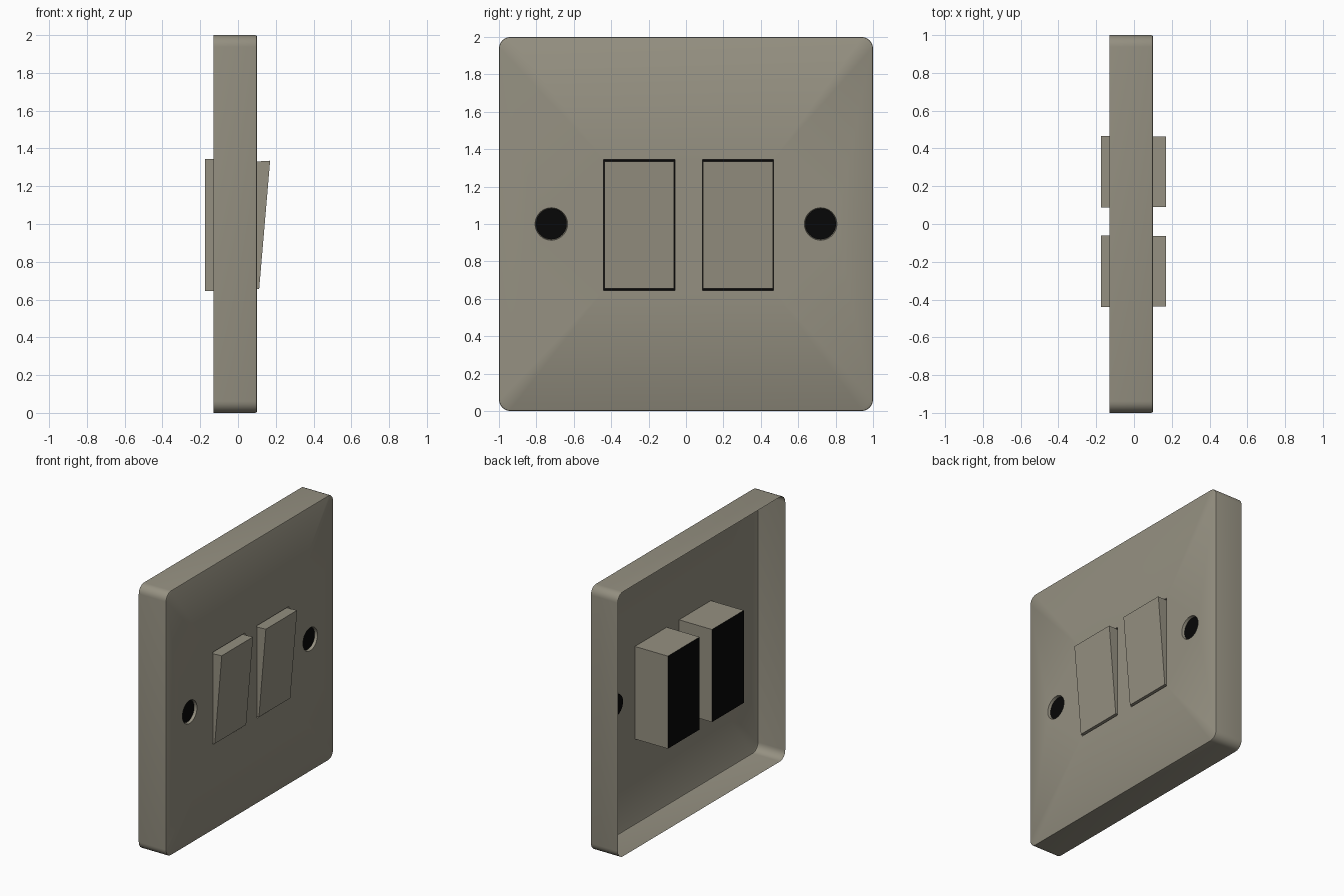
import bpy, bmesh, math
from mathutils import Vector

if "Cube" in bpy.data.objects:
    bpy.data.objects.remove(bpy.data.objects["Cube"])


def material(name, rgb):
    m = bpy.data.materials.new(name)
    m.diffuse_color = (*rgb, 1)
    m.use_nodes = True
    m.node_tree.nodes["Principled BSDF"].inputs["Base Color"].default_value = m.diffuse_color
    return m


METAL = material("brushed_nickel", (0.30, 0.28, 0.22))
BLACK = material("black", (0.002, 0.002, 0.002))

FRONT, BACK = 0.10, -0.13          # plate depth along x
SWITCH_Y = (-0.25, 0.277)          # rocker centres
HALF_W, Z_LO, Z_HI = 0.19, 0.645, 1.345
SCREW_Y, SCREW_R = 0.72, 0.087


def finish(name, bm, mats, angle=30):
    me = bpy.data.meshes.new(name)
    bm.to_mesh(me)
    bm.free()
    for m in mats:
        me.materials.append(m)
    ob = bpy.data.objects.new(name, me)
    bpy.context.collection.objects.link(ob)
    bpy.ops.object.select_all(action='DESELECT')
    ob.select_set(True)
    bpy.context.view_layer.objects.active = ob
    bpy.ops.object.shade_smooth_by_angle(angle=math.radians(angle))
    return ob


def ring(bm, points, x):
    return [bm.verts.new((x, y, z)) for y, z in points]


def bridge(bm, a, b):
    n = len(a)
    for i in range(n):
        bm.faces.new((a[i], a[(i + 1) % n], b[(i + 1) % n], b[i]))


def rounded_square(half, r, seg=6):
    pts = []
    for k, (sy, sz) in enumerate(((1, 1), (-1, 1), (-1, -1), (1, -1))):
        for i in range(seg + 1):
            a = math.pi / 2 * (k + i / seg)
            pts.append((sy * (half - r) + r * math.cos(a),
                        1 + sz * (half - r) + r * math.sin(a)))
    return pts


def circle(cy, r, n=32):
    return [(cy + r * math.cos(2 * math.pi * i / n),
             1 + r * math.sin(2 * math.pi * i / n)) for i in range(n)]


def rect(cy):
    return [(cy + HALF_W, Z_HI), (cy - HALF_W, Z_HI),
            (cy - HALF_W, Z_LO), (cy + HALF_W, Z_LO)]


# Plate: thin sheet front with openings, eased edge and skirt open at the back
bm = bmesh.new()
front = ring(bm, rounded_square(0.993, 0.055), FRONT)
loops = [front]
loops += [ring(bm, rect(y), FRONT) for y in SWITCH_Y]
loops += [ring(bm, circle(s * SCREW_Y, SCREW_R), FRONT) for s in (-1, 1)]
edges = [bm.edges.new((l[i], l[(i + 1) % len(l)])) for l in loops for i in range(len(l))]
bmesh.ops.triangle_fill(bm, edges=edges, use_beauty=True, use_dissolve=False,
                        normal=Vector((1, 0, 0)))
eased = ring(bm, rounded_square(0.998, 0.06), FRONT - 0.003)
side = ring(bm, rounded_square(1.0, 0.062), FRONT - 0.009)
back = ring(bm, rounded_square(1.0, 0.062), BACK)
bridge(bm, eased, front)
bridge(bm, side, eased)
bridge(bm, back, side)
bmesh.ops.recalc_face_normals(bm, faces=bm.faces)
if max(bm.faces, key=lambda f: f.calc_center_median().x).normal.x < 0:
    bmesh.ops.reverse_faces(bm, faces=bm.faces)
finish("plate", bm, [METAL], 35)

for label, cy in zip(("left", "right"), SWITCH_Y):
    # Housing: box sheet behind the opening with a black back
    bm = bmesh.new()
    a, b = ring(bm, rect(cy), FRONT), ring(bm, rect(cy), -0.175)
    bridge(bm, b, a)
    cap = bm.faces.new(b[::-1])
    cap.material_index = 1
    bmesh.ops.recalc_face_normals(bm, faces=bm.faces)
    if cap.normal.x > 0:
        bmesh.ops.reverse_faces(bm, faces=bm.faces)
    finish(label + "_housing", bm, [METAL, BLACK])

    # Rocker: tilted wedge, proud at the top
    bm = bmesh.new()
    profile = [(0.0, 1.325), (0.17, 1.335), (0.112, 0.655), (0.0, 0.66)]
    a, b = ([bm.verts.new((x, cy + s * (HALF_W - 0.003), z)) for x, z in profile]
            for s in (-1, 1))
    bridge(bm, a, b)
    bm.faces.new(a)
    bm.faces.new(b)
    bmesh.ops.recalc_face_normals(bm, faces=bm.faces)
    finish(label + "_rocker", bm, [METAL])

# Screw holes: short countersunk rim closed by a black disc
for label, s in (("left", -1), ("right", 1)):
    bm = bmesh.new()
    a = ring(bm, circle(s * SCREW_Y, SCREW_R), FRONT)
    b = ring(bm, circle(s * SCREW_Y, SCREW_R - 0.005), FRONT - 0.02)
    bridge(bm, a, b)
    disc = bm.faces.new(b)
    disc.material_index = 1
    bmesh.ops.recalc_face_normals(bm, faces=bm.faces)
    if disc.normal.x < 0:
        bmesh.ops.reverse_faces(bm, faces=bm.faces)
    finish(label + "_screw_hole", bm, [METAL, BLACK])
